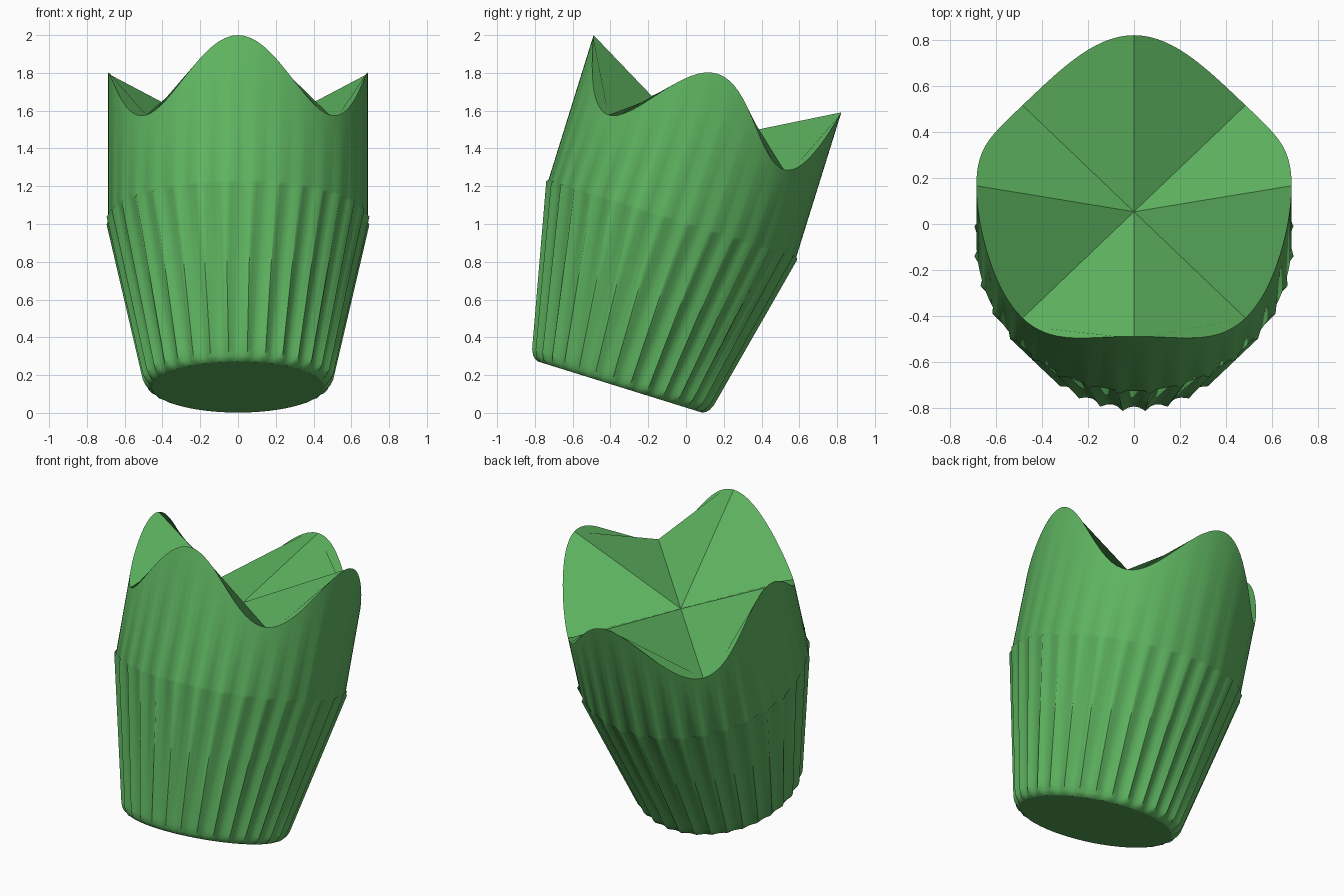
import bpy, bmesh
from math import sin, cos, pi, radians
from mathutils import Matrix

cube = bpy.data.objects.get("Cube")
if cube:
    bpy.data.objects.remove(cube)

RIBS, STEPS = 32, 4          # flutes around the cup, segments per flute
COUNT = RIBS * STEPS
RADIUS = 0.687               # upper wall
MID, WAVE = 1.547, 0.19      # height and swing of the wavy rim

green = bpy.data.materials.new("leaf_green")
green.use_nodes = True
colour = (0.115, 0.465, 0.12, 1)
green.diffuse_color = colour
green.node_tree.nodes["Principled BSDF"].inputs["Base Color"].default_value = colour

bm = bmesh.new()


def ring(radius, height, depth=0.0, wave=0.0):
    """Ring around the axis, fluted by depth, lifted into four peaks by wave."""
    verts = []
    for i in range(COUNT):
        a = 2 * pi * i / COUNT
        flute = sin(pi * ((i + STEPS / 2) % STEPS) / STEPS)
        r = radius - depth * flute
        verts.append(bm.verts.new((r * cos(a), r * sin(a), height + wave * cos(4 * a))))
    return verts


# Base, rounded foot, fluted cone, plain wall, wavy rim
rings = [
    ring(0.455, 0.0),
    ring(0.475, 0.008, 0.010),
    ring(0.492, 0.025, 0.018),
    ring(0.506, 0.055, 0.025),
    ring(0.515, 0.095, 0.027),
    ring(0.699, 0.922, 0.027),
    ring(RADIUS, 0.938),
    ring(RADIUS, MID, 0.0, WAVE),
]
bm.faces.new(list(reversed(rings[0])))
for low, high in zip(rings, rings[1:]):
    for i in range(COUNT):
        j = (i + 1) % COUNT
        bm.faces.new((low[i], low[j], high[j], high[i]))

# Folded top: eight flat sectors between peaks and valleys
rim = rings[-1]
centre = bm.verts.new((0, 0, MID - WAVE))
span = COUNT // 8
for s in range(8):
    arc = [rim[(s * span + k) % COUNT] for k in range(span + 1)]
    bm.faces.new([centre] + arc)

mesh = bpy.data.meshes.new("fluted_cup")
bm.to_mesh(mesh)
bm.free()
mesh.materials.append(green)
cup = bpy.data.objects.new("fluted_cup", mesh)
bpy.context.collection.objects.link(cup)

# Smooth sides with crisp ribs, flat top folds
bpy.ops.object.select_all(action='DESELECT')
cup.select_set(True)
bpy.context.view_layer.objects.active = cup
bpy.ops.object.shade_smooth_by_angle(angle=radians(40))
for face in mesh.polygons:
    if len(face.vertices) > 4:
        face.use_smooth = False

# Lean the cup backwards
mesh.transform(Matrix.Translation((0, -0.35, 0.137)) @ Matrix.Rotation(radians(-17.3), 4, 'X'))
